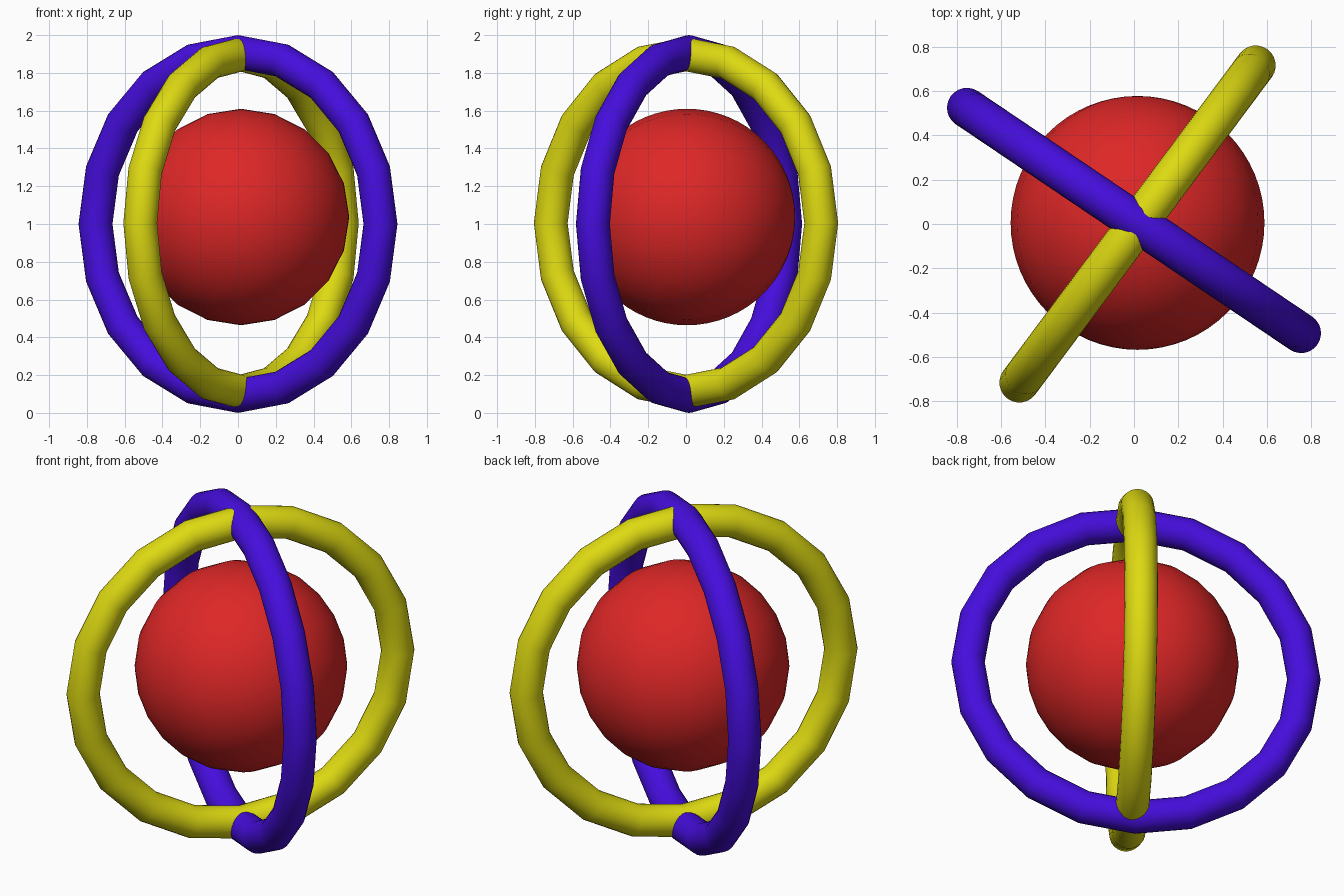
import bpy
import math

if "Cube" in bpy.data.objects:
    bpy.data.objects.remove(bpy.data.objects["Cube"])


def material(name, rgb):
    m = bpy.data.materials.new(name)
    m.diffuse_color = (*rgb, 1)
    m.use_nodes = True
    m.node_tree.nodes["Principled BSDF"].inputs["Base Color"].default_value = m.diffuse_color
    return m


def finish(name, mat):
    ob = bpy.context.object
    ob.name = name
    ob.data.materials.append(mat)
    bpy.ops.object.shade_smooth()
    return ob


def upright_ring(name, mat, centre, radius, angle):
    # Twenty-sided ring with a round tube, standing on edge and turned about z
    bpy.ops.mesh.primitive_torus_add(
        major_segments=20, minor_segments=24, major_radius=radius, minor_radius=0.09,
        location=centre, rotation=(math.pi / 2, 0, math.radians(angle)))
    return finish(name, mat)


red = material("red", (0.73, 0.02, 0.02))
yellow = material("yellow", (0.73, 0.70, 0.006))
blue = material("violet blue", (0.06, 0.004, 0.72))

# Two crossing rings
upright_ring("blue_ring", blue, (0, 0.016, 1.0), 0.91, -34)
upright_ring("yellow_ring", yellow, (0.016, 0, 1.005), 0.893, 53.3)

# Ball in the middle, its poles facing front and back
bpy.ops.mesh.primitive_uv_sphere_add(
    segments=20, ring_count=32, radius=0.573,
    location=(0.016, 0.005, 1.037), rotation=(math.pi / 2, 0, 0))
finish("ball", red)
